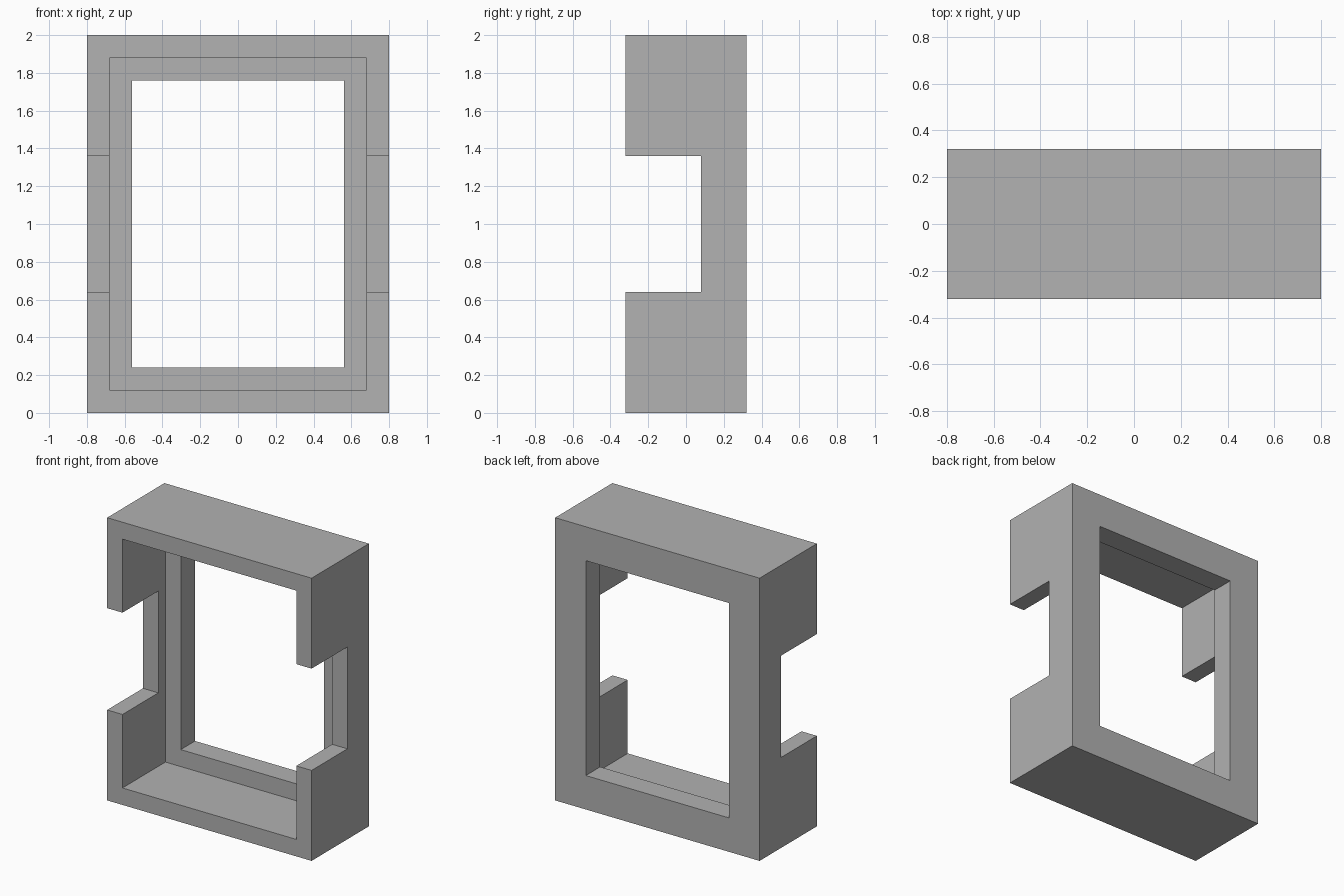
import bpy

if "Cube" in bpy.data.objects:
    bpy.data.objects.remove(bpy.data.objects["Cube"], do_unlink=True)

# Single grey material
grey = bpy.data.materials.new("plain_grey")
grey.use_nodes = True
colour = (0.445, 0.445, 0.445, 1)
grey.diffuse_color = colour
for node in grey.node_tree.nodes:
    if node.type == 'BSDF_PRINCIPLED':
        node.inputs["Base Color"].default_value = colour


def box(name, x, y, z):
    """Axis-aligned box from (min, max) ranges."""
    ranges = (x, y, z)
    bpy.ops.mesh.primitive_cube_add(size=1)
    obj = bpy.context.object
    obj.name = name
    for v in obj.data.vertices:
        v.co = [hi if c > 0 else lo for c, (lo, hi) in zip(v.co, ranges)]
    return obj


def cut(target, cutter):
    """Subtract the cutter from the target and remove it."""
    mod = target.modifiers.new(cutter.name, 'BOOLEAN')
    mod.operation = 'DIFFERENCE'
    mod.solver = 'EXACT'
    mod.object = cutter
    cutter.hide_render = True
    bpy.context.view_layer.objects.active = target
    bpy.ops.object.modifier_apply(modifier=mod.name)
    bpy.data.objects.remove(cutter, do_unlink=True)


# Outer block
frame = box("bezel_frame", (-0.8, 0.8), (-0.32, 0.32), (0, 2))
frame.data.materials.append(grey)

# Deep pocket from the front, leaving a lip at the back
cut(frame, box("front_pocket", (-0.68, 0.68), (-0.5, 0.16), (0.12, 1.88)))
# Smaller window through the back lip
cut(frame, box("back_window", (-0.56, 0.56), (0, 0.5), (0.24, 1.76)))
# Notch through both side walls
cut(frame, box("side_notch", (-1, 1), (-0.5, 0.08), (0.64, 1.36)))

for face in frame.data.polygons:
    face.use_smooth = False
    face.material_index = 0
